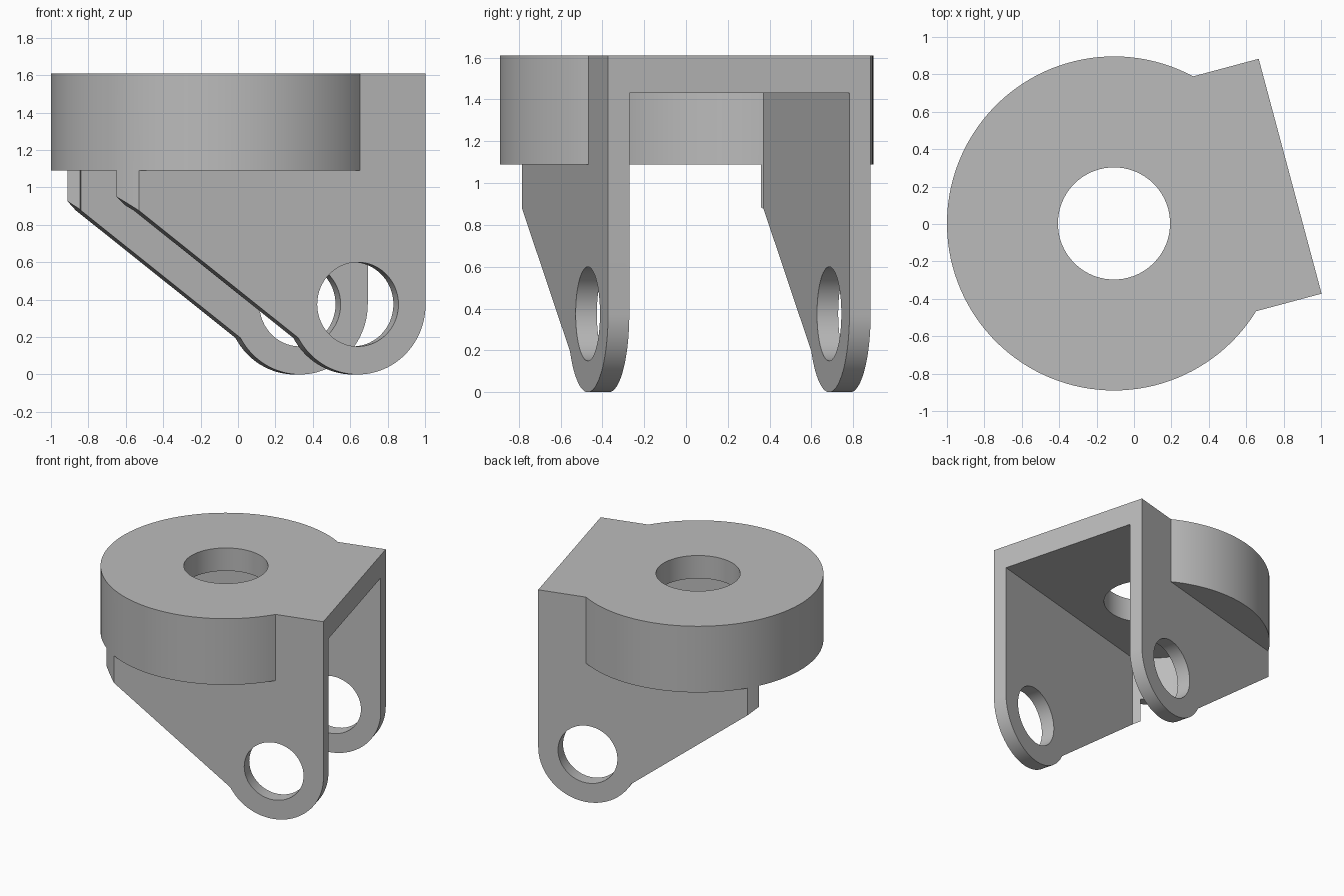
import bpy, bmesh, math
from mathutils import Matrix, Vector

if "Cube" in bpy.data.objects:
    bpy.data.objects.remove(bpy.data.objects["Cube"], do_unlink=True)

R, BORE, RIM = 0.893, 0.30, 0.82       # head, bore and inner rim radii
OUT, INN, END = 0.65, 0.545, 0.975     # arm outer / inner offset, square end
TOP, SHELF, CEIL = 1.61, 1.09, 1.43    # heights
PIN = (0.60, 0.375)                    # pin eye centre along the arm


def polar(r, deg, c=(0, 0)):
    a = math.radians(deg)
    return (c[0] + r * math.cos(a), c[1] + r * math.sin(a))


def arc(r, start, stop, n, c=(0, 0)):
    return [polar(r, start + (stop - start) * i / n, c) for i in range(n + 1)]


def prism(name, pts, low, high, sideways=False):
    """Extrude an outline along z, or along y when sideways."""
    bm = bmesh.new()
    place = (lambda p, h: (p[0], h, p[1])) if sideways else (lambda p, h: (p[0], p[1], h))
    face = bm.faces.new([bm.verts.new(place(p, low)) for p in pts])
    moved = bmesh.ops.extrude_face_region(bm, geom=[face])["geom"]
    shift = Vector(place((0, 0), high - low))
    bmesh.ops.translate(bm, vec=shift, verts=[v for v in moved if isinstance(v, bmesh.types.BMVert)])
    bmesh.ops.recalc_face_normals(bm, faces=bm.faces)
    mesh = bpy.data.meshes.new(name)
    bm.to_mesh(mesh)
    bm.free()
    ob = bpy.data.objects.new(name, mesh)
    bpy.context.collection.objects.link(ob)
    return ob


# Solid blank: round head with a square end
corner = math.degrees(math.asin(OUT / R))
outline = arc(R, corner, 360 - corner, 96) + [(END, -OUT), (END, OUT)]
yoke = prism("yoke_bracket", outline, 0, TOP)

# Slot between the arms, ending in a curved rim
rim = math.degrees(math.asin(INN / RIM))
slot = arc(RIM, 180 - rim, 180 + rim, 32) + [(1.3, -INN), (1.3, INN)]

# Clearance below the diagonal edge and the round pin eye
under = [(-0.85, 1.06)] + arc(0.375, 208.6, 360, 40, PIN)
under += [(1.3, PIN[1]), (1.3, -0.1), (-1.2, -0.1), (-1.2, 1.06)]

cutters = [
    prism("bore_cutter", arc(BORE, 0, 354, 59), 1.2, 1.8),
    prism("slot_cutter", slot, -0.2, CEIL),
    prism("rim_cutter", [(0, 0), polar(1.6, 139.2), polar(1.6, 217.5)], -0.2, SHELF),
    prism("edge_cutter", under, -1.2, 1.2, True),
    prism("pin_cutter", arc(0.225, 0, 354, 59, PIN), -1.2, 1.2, True),
]
# Flat outer sides of the arms
for s in (-1, 1):
    side = [(-1.2, s * OUT), (0.65, s * OUT), (0.65, s * 1.1), (-1.2, s * 1.1)]
    cutters.append(prism("side_cutter", side, -0.2, SHELF))

bpy.context.view_layer.objects.active = yoke
for cutter in cutters:
    mod = yoke.modifiers.new(cutter.name, 'BOOLEAN')
    mod.operation, mod.solver, mod.object = 'DIFFERENCE', 'EXACT', cutter
    bpy.ops.object.modifier_apply(modifier=mod.name)
    bpy.data.objects.remove(cutter, do_unlink=True)

# Turn the part to its resting angle
yoke.data.transform(Matrix.Translation((-0.107, 0.003, 0)) @ Matrix.Rotation(math.radians(15), 4, 'Z'))

# Plain grey finish
grey = bpy.data.materials.new("plain_grey")
grey.use_nodes = True
colour = (0.5, 0.5, 0.5, 1)
grey.diffuse_color = colour
grey.node_tree.nodes["Principled BSDF"].inputs["Base Color"].default_value = colour
yoke.data.materials.clear()
yoke.data.materials.append(grey)

bpy.ops.object.select_all(action='DESELECT')
yoke.select_set(True)
bpy.ops.object.shade_smooth_by_angle(angle=math.radians(25))
